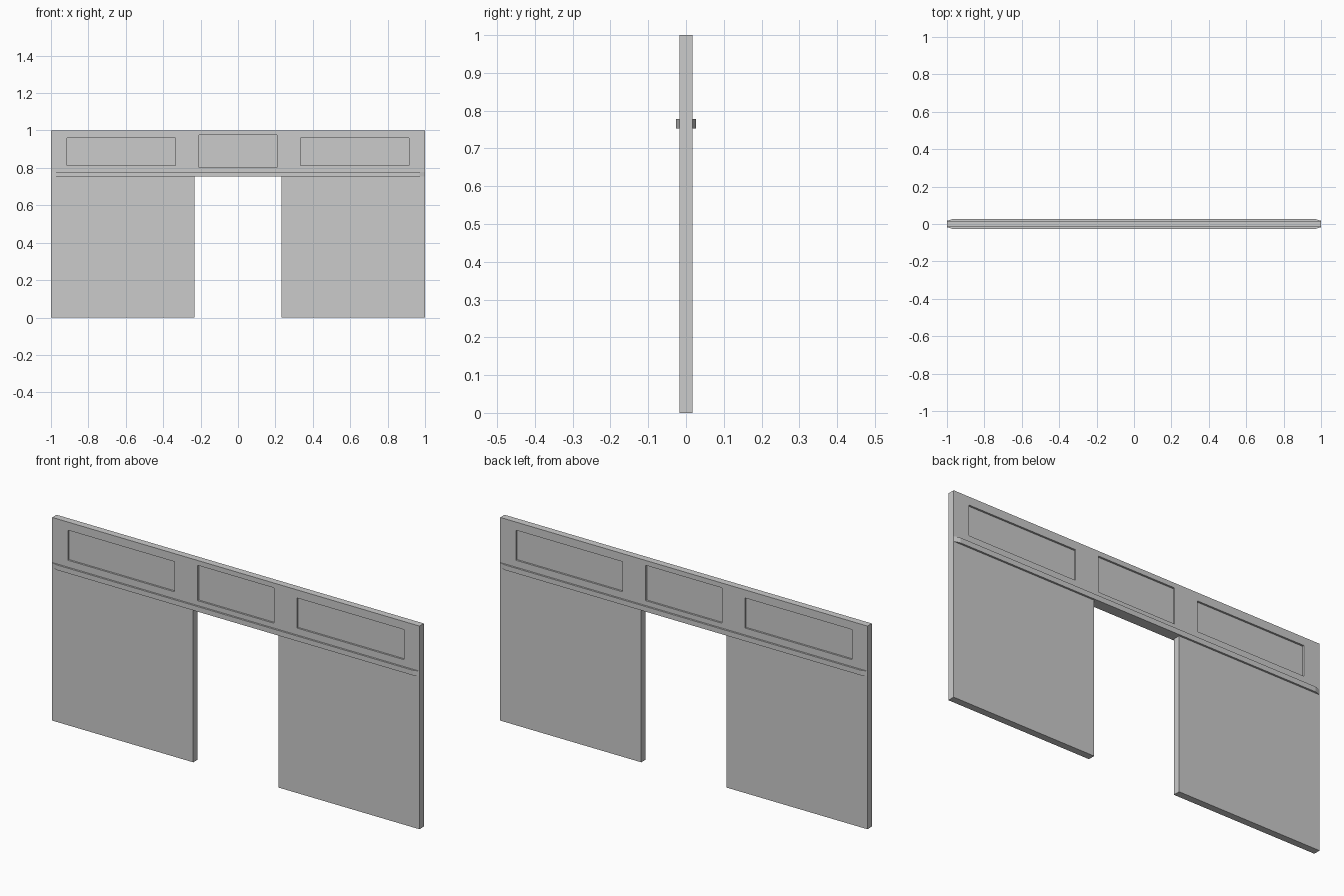
import bpy, bmesh

if "Cube" in bpy.data.objects:
    bpy.data.objects.remove(bpy.data.objects["Cube"])

WALL_Y = 0.017      # half thickness of the wall
TRIM_Y = 0.026      # half thickness of the trim rail
RECESS = 0.009      # depth of the sunken panels
DOOR_X, DOOR_Z = 0.232, 0.753


def extrude_profile(name, points, offset):
    """Make a solid from a closed outline swept along an offset vector."""
    bm = bmesh.new()
    face = bm.faces.new([bm.verts.new(p) for p in points])
    result = bmesh.ops.extrude_face_region(bm, geom=[face])
    moved = [g for g in result["geom"] if isinstance(g, bmesh.types.BMVert)]
    bmesh.ops.translate(bm, verts=moved, vec=offset)
    bmesh.ops.recalc_face_normals(bm, faces=bm.faces)
    mesh = bpy.data.meshes.new(name)
    bm.to_mesh(mesh)
    bm.free()
    obj = bpy.data.objects.new(name, mesh)
    bpy.context.collection.objects.link(obj)
    return obj


# Wall with a central doorway
outline = [(-1, 0), (-DOOR_X, 0), (-DOOR_X, DOOR_Z), (DOOR_X, DOOR_Z),
           (DOOR_X, 0), (1, 0), (1, 1), (-1, 1)]
wall = extrude_profile("wall", [(x, -WALL_Y, z) for x, z in outline],
                       (0, 2 * WALL_Y, 0))

# Three sunken panels on each face: x0, x1, z0, z1
panels = [(-0.915, -0.333, 0.812, 0.96),
          (-0.208, 0.208, 0.802, 0.976),
          (0.333, 0.915, 0.812, 0.96)]
cutters = []
bm = bmesh.new()
for x0, x1, z0, z1 in panels:
    for side in (-1, 1):
        y0, y1 = sorted((side * (WALL_Y - RECESS), side * 0.1))
        geom = bmesh.ops.create_cube(bm, size=1)
        for v in geom["verts"]:
            v.co = (x1 if v.co.x > 0 else x0,
                    y1 if v.co.y > 0 else y0,
                    z1 if v.co.z > 0 else z0)
mesh = bpy.data.meshes.new("panel_cutter")
bm.to_mesh(mesh)
bm.free()
cutter = bpy.data.objects.new("panel_cutter", mesh)
bpy.context.collection.objects.link(cutter)

mod = wall.modifiers.new("panels", "BOOLEAN")
mod.operation = "DIFFERENCE"
mod.solver = "EXACT"
mod.object = cutter
bpy.context.view_layer.objects.active = wall
wall.select_set(True)
bpy.ops.object.modifier_apply(modifier=mod.name)
bpy.data.objects.remove(cutter)

# Trim rails above the doorway, ends tapering back into the wall
for name, s in (("front_trim", -1), ("back_trim", 1)):
    plan = [(-1, s * WALL_Y), (-0.97, s * TRIM_Y),
            (0.97, s * TRIM_Y), (1, s * WALL_Y)]
    extrude_profile(name, [(x, y, DOOR_Z) for x, y in plan], (0, 0, 0.025))
